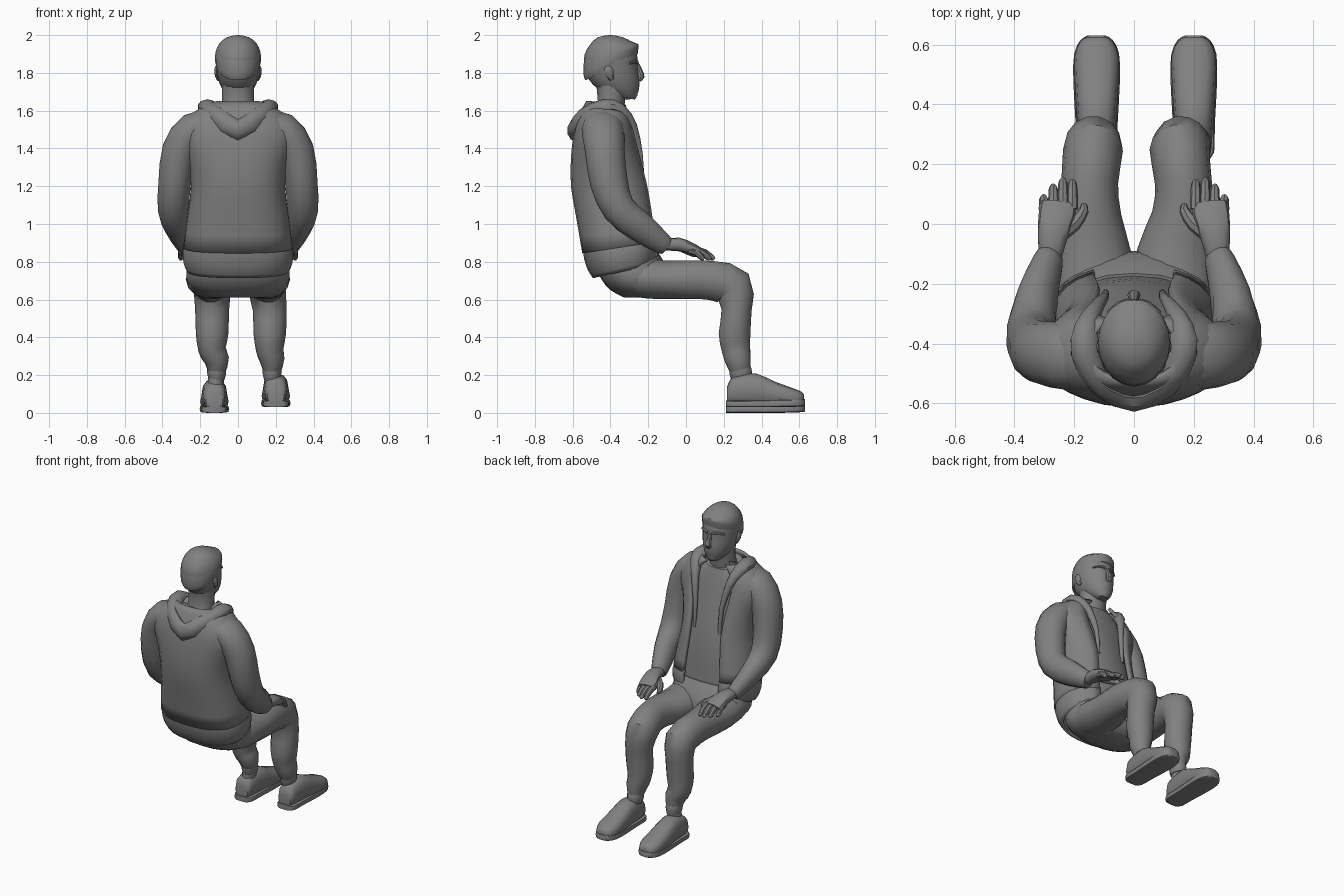
import bpy, bmesh, math
from mathutils import Vector

X, Y, Z = Vector((1, 0, 0)), Vector((0, 1, 0)), Vector((0, 0, 1))
grey = bpy.data.materials.new("dark_grey")
grey.diffuse_color = (.22, .22, .22, 1)


def smooth_path(rows, sub):
    """Catmull-Rom interpolation of the given rows."""
    out = []
    for i in range(len(rows) - 1):
        a, b, c, d = (rows[max(0, min(len(rows) - 1, i + k))] for k in (-1, 0, 1, 2))
        for j in range(sub):
            t = j / sub
            out.append([0.5 * (2 * q + (r - p) * t + (2 * p - 5 * q + 4 * r - s) * t * t
                               + (3 * q - p - 3 * r + s) * t ** 3) for p, q, r, s in zip(a, b, c, d)])
    return out + [list(rows[-1])]


def skin(name, rings, closed=True, thickness=0):
    bm = bmesh.new()
    vr = [[bm.verts.new(p) for p in r] for r in rings]
    n = len(vr[0])
    for a, b in zip(vr, vr[1:]):
        for i in range(n if closed else n - 1):
            j = (i + 1) % n
            bm.faces.new((a[i], a[j], b[j], b[i]))
    if closed:
        bm.faces.new(vr[0][::-1])
        bm.faces.new(vr[-1])
    bmesh.ops.recalc_face_normals(bm, faces=bm.faces[:])
    me = bpy.data.meshes.new(name)
    bm.to_mesh(me)
    bm.free()
    me.polygons.foreach_set("use_smooth", [True] * len(me.polygons))
    me.set_sharp_from_angle(angle=math.radians(40))
    me.materials.append(grey)
    ob = bpy.data.objects.new(name, me)
    bpy.context.collection.objects.link(ob)
    if thickness:
        m = ob.modifiers.new("thickness", "SOLIDIFY")
        m.thickness, m.offset = thickness, 0
    return ob


def sect(t, p):
    c, s = math.cos(t), math.sin(t)
    return (math.copysign(abs(c) ** (2 / p), c), math.copysign(abs(s) ** (2 / p), s))


def tube(name, rows, ref=X, n=12, sub=2, p=2.0, along=None):
    """Rows of x, y, z, radius along ref, other radius; rings follow the path or face along."""
    rows = smooth_path(rows, sub)
    pts = [Vector(r[:3]) for r in rows]
    rings = []
    for i, (c, r) in enumerate(zip(pts, rows)):
        t = along or (pts[min(i + 1, len(pts) - 1)] - pts[max(i - 1, 0)]).normalized()
        u = (ref - t * ref.dot(t)).normalized()
        v = t.cross(u)
        ring = []
        for k in range(n):
            a, b = sect(2 * math.pi * k / n, p)
            ring.append(c + u * a * max(r[3], .003) + v * b * max(r[4], .003))
        rings.append(ring)
    return skin(name, rings)


def stack(name, rows, n=20, sub=2, p=2.0, gap=0, thickness=0):
    """Rows of y, z, half width, half depth, tilt; gap opens the +y side."""
    rings = []
    for y, z, rx, ry, tilt in smooth_path(rows, sub):
        ring = []
        for k in range(n):
            f = k / (n - 1) if gap else k / n
            a, b = sect(math.pi / 2 + gap + f * (2 * math.pi - 2 * gap), p)
            ring.append((a * rx, y + b * ry, z + tilt * b * ry))
        rings.append(ring)
    return skin(name, rings, not gap, thickness)


# head, hair and neck
stack("head", [(-.30, 1.66, .035, .03, .1), (-.335, 1.695, .072, .084, .1), (-.370, 1.75, .100, .123, .1),
               (-.392, 1.80, .112, .140, 0), (-.398, 1.85, .118, .142, 0), (-.398, 1.90, .118, .138, 0),
               (-.40, 1.95, .10, .108, 0), (-.40, 1.985, .06, .065, 0), (-.40, 1.994, .01, .01, 0)])
stack("hair", [(-.394, 1.83, .113, .138, .5), (-.397, 1.86, .121, .145, .5), (-.397, 1.91, .119, .143, .3),
               (-.40, 1.955, .099, .112, .1), (-.40, 1.988, .06, .068, 0), (-.40, 2.0, .01, .01, 0)])
stack("neck", [(-.42, 1.54, .095, .085, 0), (-.395, 1.65, .086, .072, 0), (-.395, 1.75, .088, .085, 0)], n=14)

# face details
tube("nose", [(0, -.262, 1.85, .012, .012), (0, -.247, 1.81, .016, .017),
              (0, -.238, 1.78, .022, .018), (0, -.25, 1.762, .016, .012)], n=8)
tube("lips", [(-.035, -.268, 1.725, .004, .006), (0, -.255, 1.728, .010, .008), (.035, -.268, 1.725, .004, .006)],
     ref=Z, n=8)
tube("chin", [(0, -.28, 1.705, .03, .02), (0, -.275, 1.685, .035, .02), (0, -.285, 1.664, .025, .015)], n=10)
for s, side in ((1, "right"), (-1, "left")):
    tube("brow_" + side, [(s * .018, -.257, 1.853, .009, .008), (s * .05, -.268, 1.86, .01, .009),
                          (s * .085, -.298, 1.85, .006, .008)], ref=Z, n=8)
    tube("ear_" + side, [(s * .104, -.392, 1.762, .006, .010), (s * .111, -.40, 1.78, .010, .017),
                         (s * .115, -.41, 1.815, .011, .024), (s * .113, -.41, 1.835, .006, .013)], n=8)

# shirt and open jacket
stack("shirt", [(-.325, .79, .25, .155, .2), (-.35, .90, .25, .172, .1), (-.375, 1.05, .235, .187, 0),
                (-.40, 1.2, .218, .187, 0), (-.42, 1.35, .225, .167, 0), (-.43, 1.48, .24, .142, 0),
                (-.43, 1.55, .20, .122, 0), (-.415, 1.61, .12, .095, -.2)], p=2.3)
stack("jacket", [(-.348, .875, .281, .192, .15), (-.375, 1.05, .258, .20, 0), (-.40, 1.2, .240, .20, 0),
                 (-.42, 1.35, .262, .18, 0), (-.43, 1.48, .300, .155, 0), (-.43, 1.57, .250, .130, 0),
                 (-.42, 1.635, .14, .10, -.1)], n=26, p=2.5, gap=.42, thickness=.02)
stack("jacket_hem", [(-.322, .755, .262, .163, .22), (-.33, .80, .280, .182, .22), (-.34, .85, .284, .19, .18),
                     (-.348, .885, .276, .188, .15)], n=26, p=2.4, gap=.42, thickness=.02)

# hood lying on the shoulders, running into the lapels
half = [(.095, -.228, 1.2, .010, .010), (.10, -.245, 1.37, .016, .016), (.13, -.285, 1.52, .026, .026),
        (.160, -.35, 1.605, .035, .042), (.163, -.43, 1.62, .042, .05), (.112, -.53, 1.565, .056, .045)]
hood = half + [(0, -.582, 1.495, .058, .048)] + [(-r[0],) + r[1:] for r in half[::-1]]
tube("hood", hood, ref=Z, n=10)
stack("hood_pouch", [(-.50, 1.42, .03, .085, 0), (-.50, 1.48, .10, .105, 0), (-.47, 1.55, .155, .11, .2),
                     (-.44, 1.61, .15, .09, .4)], n=16)

# arms and hands
for s, side in ((1, "right"), (-1, "left")):
    tube("sleeve_" + side, [(s * .12, -.438, 1.55, .10, .06), (s * .235, -.440, 1.507, .113, .088),
                            (s * .308, -.43, 1.39, .105, .096), (s * .335, -.408, 1.22, .10, .088),
                            (s * .342, -.355, 1.08, .088, .084), (s * .323, -.245, .985, .083, .068),
                            (s * .288, -.13, .90, .06, .05), (s * .28, -.105, .883, .05, .042)], ref=Y, n=14)
    tube("palm_" + side, [(s * .282, -.13, .89, .035, .03), (s * .272, -.04, .892, .05, .036),
                          (s * .258, .03, .870, .061, .030), (s * .252, .07, .855, .058, .022)], p=2.4)
    for i in range(4):
        x, y = .206 + .031 * i, .05 - .012 * i
        tx, ty = .206 + .032 * i, (.146, .15, .13, .095)[i]
        tube(f"finger_{side}_{i + 1}", [(s * x, y, .860, .019, .018), (s * (x + tx) / 2, (y + ty) / 2, .85, .018, .018),
                                        (s * tx, ty - .012, .822, .015, .015), (s * tx, ty, .812, .008, .008)], n=8)
    tube("thumb_" + side, [(s * .25, -.035, .882, .025, .028), (s * .20, .0, .865, .024, .024),
                           (s * .168, .045, .842, .018, .017), (s * .17, .068, .835, .008, .008)], ref=Z, n=8)

# seat of the trousers
stack("pelvis", [(-.24, .612, .15, .09, 0), (-.25, .65, .235, .15, 0), (-.27, .71, .272, .18, 0),
                 (-.29, .78, .265, .185, 0), (-.32, .84, .25, .155, .2)], p=2.3)

# legs and shoes: x of hip, mid thigh, knee, shin, ankle, foot, and foot lift
for s, side, xs, lift in ((1, "right", (.135, .165, .152, .168, .180, .20), .03),
                          (-1, "left", (.135, .148, .137, .137, .113, .125), 0)):
    hip, mid, knee, shin, ank, foot = (s * v for v in xs)
    tube("trouser_" + side, [(hip, -.33, .725, .12, .09), (hip, -.22, .712, .14, .107), (hip * 1.05, -.1, .704, .132, .104),
                             (mid, .03, .705, .105, .105), (mid, .14, .700, .095, .106), (knee, .248, .665, .10, .112),
                             (shin, .268, .55, .090, .082), (shin, .257, .42, .086, .086), (shin, .265, .335, .073, .077),
                             (ank, .275, .28, .066, .070), (ank, .289, .215, .046, .053)], n=14)
    tube("trouser_cuff_" + side, [(ank, .286, .235, .050, .058), (ank, .29, .21, .050, .060),
                                  (ank, .293, .175, .042, .052)])
    tube("ankle_" + side, [(ank, .29, .24, .040, .048), ((ank + foot) / 2, .29, .13, .043, .052)])
    tube("shoe_" + side, [(foot, .217, .062 + lift, .045, .042), (foot, .235, .082 + lift, .056, .066),
                          (foot, .28, .09 + lift, .061, .080), (foot, .37, .093 + lift, .067, .086),
                          (foot, .47, .070 + lift, .073, .066), (foot, .56, .054 + lift, .074, .049),
                          (foot, .61, .045 + lift, .054, .038), (foot, .626, .038 + lift, .030, .026)],
         p=2.6, along=Y)
    tube("shoe_sole_" + side, [(foot, .212, .018 + lift, .045, .018), (foot, .24, .018 + lift, .068, .018),
                               (foot, .33, .018 + lift, .070, .018), (foot, .48, .02 + lift, .078, .020),
                               (foot, .57, .022 + lift, .075, .020), (foot, .615, .024 + lift, .054, .020),
                               (foot, .630, .025 + lift, .030, .018)], p=5, along=Y)
